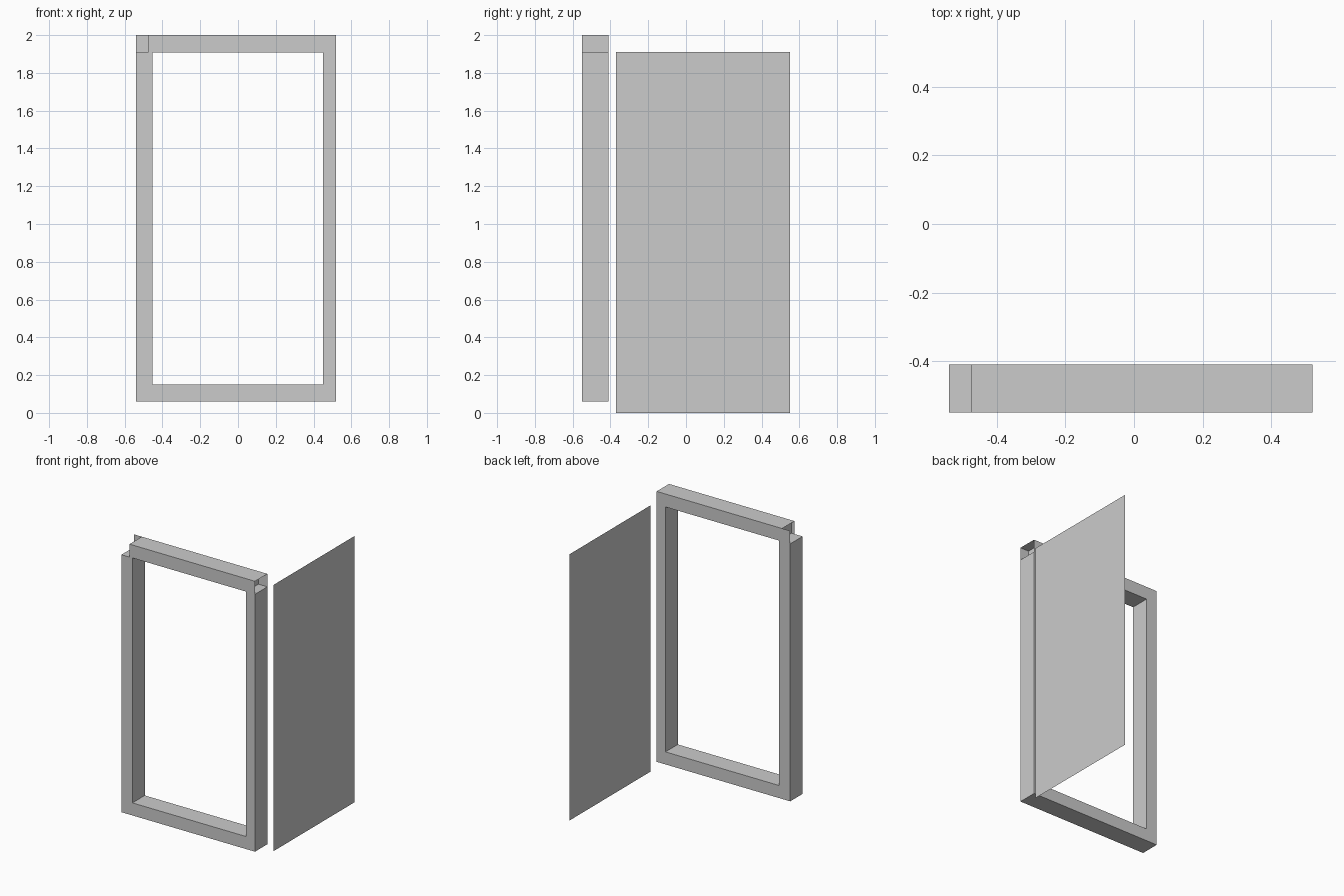
import bpy

if "Cube" in bpy.data.objects:
    bpy.data.objects.remove(bpy.data.objects["Cube"])

Y0, Y1 = -0.55, -0.41          # frame depth
XL, XR = -0.54, 0.52           # frame outer sides
IL, IR = -0.453, 0.45          # opening sides
ZB, ZS, ZH, ZT = 0.06, 0.15, 1.907, 2.0


def add_mesh(name, verts, faces):
    me = bpy.data.meshes.new(name)
    me.from_pydata(verts, [], faces)
    ob = bpy.data.objects.new(name, me)
    bpy.context.collection.objects.link(ob)
    return ob


def box(name, x0, x1, z0, z1):
    """Solid bar spanning the frame depth."""
    v = [(x, y, z) for x in (x0, x1) for y in (Y0, Y1) for z in (z0, z1)]
    f = [(0, 1, 3, 2), (4, 6, 7, 5), (0, 4, 5, 1),
         (2, 3, 7, 6), (0, 2, 6, 4), (1, 5, 7, 3)]
    return add_mesh(name, v, f)


def upright_sheet(name, x0, x1, y, flip=False):
    """Single-sided strip continuing a head face past the opening."""
    v = [(x0, y, ZH), (x1, y, ZH), (x1, y, ZT), (x0, y, ZT)]
    return add_mesh(name, v, [(3, 2, 1, 0) if flip else (0, 1, 2, 3)])


def top_sheet(name, x0, x1):
    v = [(x0, Y0, ZT), (x1, Y0, ZT), (x1, Y1, ZT), (x0, Y1, ZT)]
    return add_mesh(name, v, [(0, 1, 2, 3)])


# Frame bars
box("left_jamb", XL, IL, ZB, ZH)
box("right_jamb", IR, XR, ZB, ZH)
box("sill", IL, IR, ZB, ZS)
box("head", IL, IR, ZH, ZT)

# Open-ended head cladding over the jambs; the left end is cut back in front
CUT = -0.476
for side, x0, x1, back0 in (("left", CUT, IL, XL), ("right", IR, XR, IR)):
    upright_sheet(side + "_head_front", x0, x1, Y0)
    upright_sheet(side + "_head_back", back0, x1, Y1, flip=True)
    top_sheet(side + "_head_top", x0, x1)

# Thin door leaf standing open
add_mesh("door_leaf",
         [(0.54, -0.37, 0), (0.54, 0.55, 0), (0.54, 0.55, 1.91), (0.54, -0.37, 1.91)],
         [(0, 1, 2, 3)])
